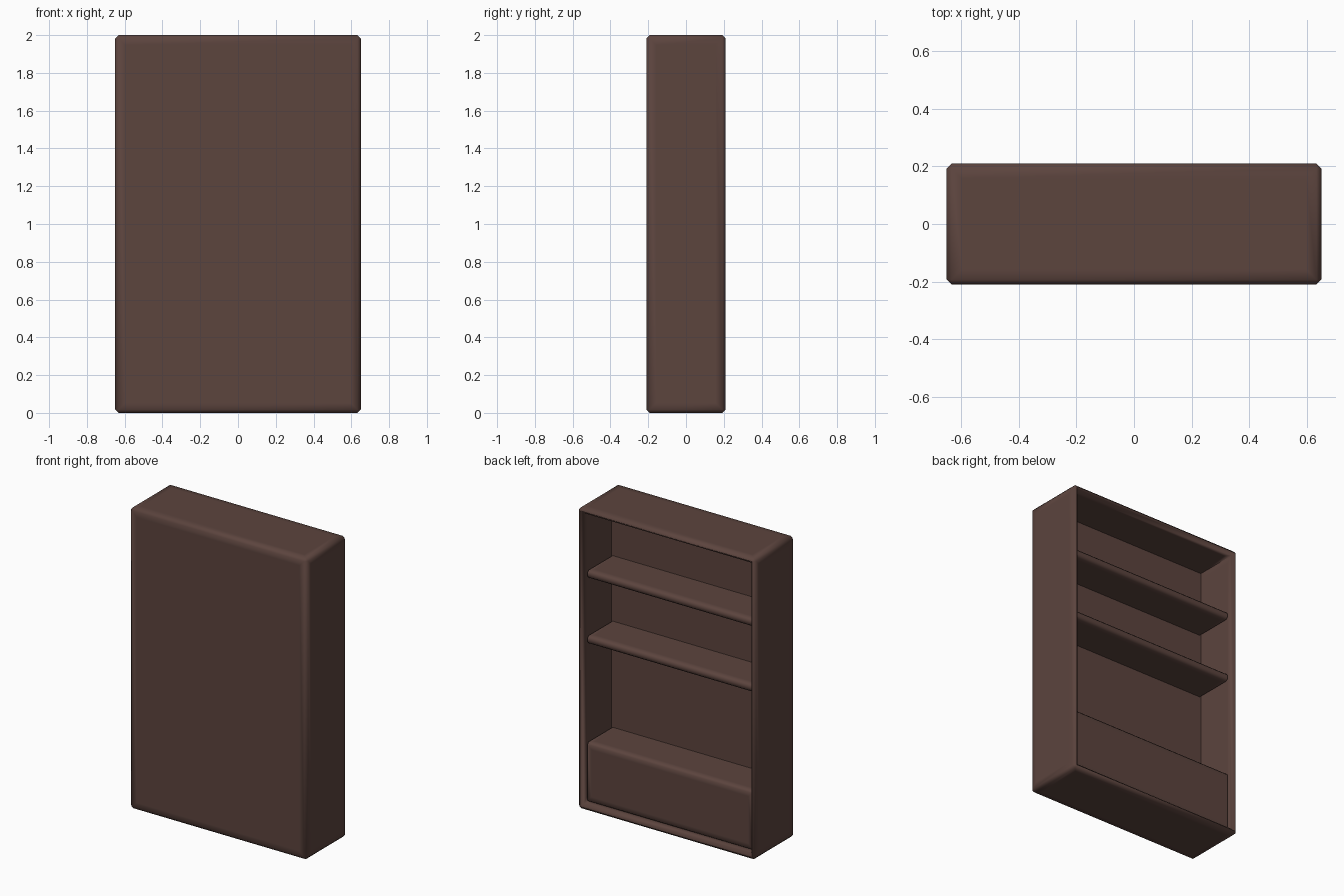
import bpy, bmesh

if "Cube" in bpy.data.objects:
    bpy.data.objects.remove(bpy.data.objects["Cube"])

W, D, H = 1.30, 0.42, 2.0      # outer size
T = 0.05                       # board thickness
BACK = -0.095                  # inner face of the closed front panel

wood = bpy.data.materials.new("dark brown wood")
wood.diffuse_color = (0.107, 0.058, 0.048, 1)
wood.use_nodes = True
wood.node_tree.nodes["Principled BSDF"].inputs["Base Color"].default_value = wood.diffuse_color


def box(lo, hi):
    bm = bmesh.new()
    bmesh.ops.create_cube(bm, size=1)
    for v in bm.verts:
        v.co = [lo[i] + (v.co[i] + 0.5) * (hi[i] - lo[i]) for i in range(3)]
    return bm


def finish(bm, name, edges, width, support):
    # chamfer the edges, then add support loops so the smooth shading stays near them
    bmesh.ops.bevel(bm, geom=edges, offset=width, segments=1, affect='EDGES')
    big = [f for f in bm.faces if f.calc_area() > 0.2]
    bmesh.ops.inset_individual(bm, faces=big, thickness=support)
    bmesh.ops.recalc_face_normals(bm, faces=bm.faces[:])
    me = bpy.data.meshes.new(name)
    bm.to_mesh(me)
    bm.free()
    me.materials.append(wood)
    ob = bpy.data.objects.new(name, me)
    bpy.context.collection.objects.link(ob)
    bpy.ops.object.select_all(action='DESELECT')
    bpy.context.view_layer.objects.active = ob
    ob.select_set(True)
    bpy.ops.object.shade_smooth_by_angle(angle=1.05)
    return ob


# cabinet shell, open towards +y
bm = box((-W / 2, -D / 2, 0), (W / 2, D / 2, H))
opening = max(bm.faces, key=lambda f: f.calc_center_median().y)
bmesh.ops.inset_region(bm, faces=[opening], thickness=T)
cavity = bmesh.ops.extrude_discrete_faces(bm, faces=[opening])["faces"][0]
for v in cavity.verts:
    v.co.y = BACK
deep = {e for e in cavity.edges}
# round the outer edges and the rim; keep the inner corners sharp
inner = {e for v in cavity.verts for e in v.link_edges}
rim_diagonals = {e for e in bm.edges
                 if all(abs(v.co.y - D / 2) < 1e-4 for v in e.verts)
                 and abs(e.verts[0].co.x - e.verts[1].co.x) > 1e-3
                 and abs(e.verts[0].co.z - e.verts[1].co.z) > 1e-3}
edges = [e for e in bm.edges if e not in inner and e not in rim_diagonals]
finish(bm, "cabinet_shell", edges, 0.017, 0.05)

# two shelves and the closed plinth below
X = W / 2 - T + 0.005
for name, z0, z1 in (("upper_shelf", 1.525, 1.575),
                     ("middle_shelf", 1.09, 1.14),
                     ("lower_plinth", 0.04, 0.435)):
    bm = box((-X, BACK - 0.01, z0), (X, 0.17, z1))
    front = [e for e in bm.edges if all(v.co.y > 0 for v in e.verts)
             and abs(e.verts[0].co.z - e.verts[1].co.z) < 1e-4]
    finish(bm, name, front, 0.013, 0.04)
